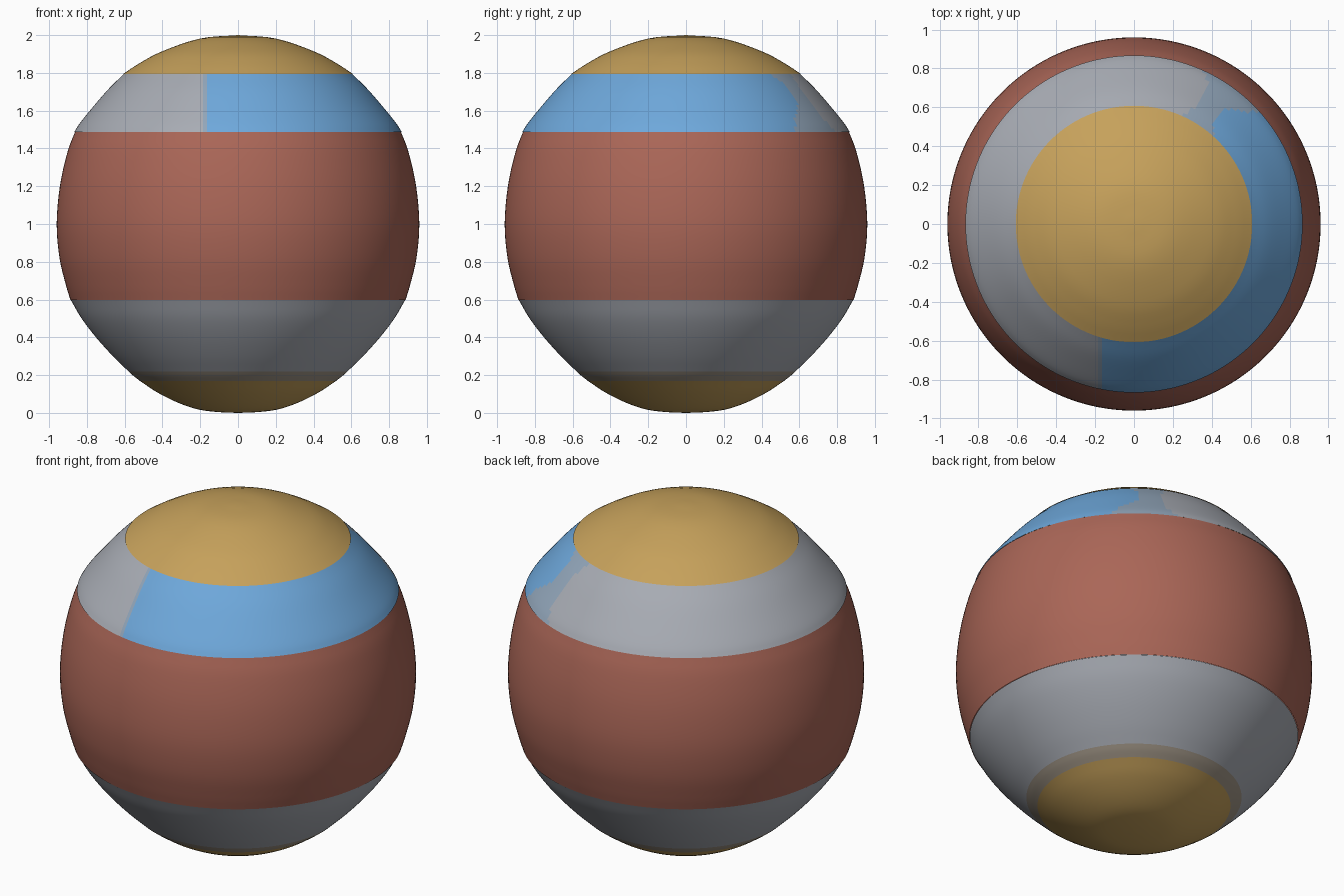
import bpy, bmesh, math
from mathutils import Vector

if "Cube" in bpy.data.objects:
    bpy.data.objects.remove(bpy.data.objects["Cube"])

SEG = 180


def material(name, rgb):
    m = bpy.data.materials.new(name)
    lin = [((c / 255 + 0.055) / 1.055) ** 2.4 for c in rgb]
    m.diffuse_color = (*lin, 1)
    m.use_nodes = True
    m.node_tree.nodes["Principled BSDF"].inputs["Base Color"].default_value = m.diffuse_color
    return m


gold = material("gold", (198, 161, 91))
red = material("brick red", (170, 102, 87))
grey = material("light grey", (168, 172, 180))
blue = material("sky blue", (110, 168, 219))
mist = material("grey blue", (146, 166, 186))
tan = material("grey tan", (160, 149, 134))


def smooth_profile(pts, steps=4):
    """Catmull-Rom resampling of (radius, z) points."""
    p = [Vector(q) for q in pts]
    p = [2 * p[0] - p[1]] + p + [2 * p[-1] - p[-2]]
    out = []
    for a, b, c, d in zip(p, p[1:], p[2:], p[3:]):
        for k in range(steps):
            t = k / steps
            out.append(0.5 * (2 * b + (c - a) * t + (2 * a - 5 * b + 4 * c - d) * t * t
                              + (3 * b - a - 3 * c + d) * t ** 3))
    return out + [p[-2]]


def lathe(name, pts, mats, rule=None, cuts=()):
    """Spin a top-to-bottom profile; rule(centre) picks the material slot."""
    bm = bmesh.new()
    rings = []
    for r, z in smooth_profile(pts):
        if r < 1e-5:
            rings.append([bm.verts.new((0, 0, z))] * SEG)
        else:
            rings.append([bm.verts.new((r * math.cos(2 * math.pi * j / SEG),
                                        r * math.sin(2 * math.pi * j / SEG), z))
                          for j in range(SEG)])
    for up, lo in zip(rings, rings[1:]):
        for j in range(SEG):
            k = (j + 1) % SEG
            bm.faces.new(dict.fromkeys((lo[j], lo[k], up[k], up[j])))
    for x in cuts:
        bmesh.ops.bisect_plane(bm, geom=bm.verts[:] + bm.edges[:] + bm.faces[:],
                               plane_co=(x, 0, 0), plane_no=(1, 0, 0))
    for f in bm.faces:
        f.smooth = True
        if rule:
            f.material_index = rule(f.calc_center_median())
    me = bpy.data.meshes.new(name)
    bm.to_mesh(me)
    bm.free()
    for m in mats:
        me.materials.append(m)
    ob = bpy.data.objects.new(name, me)
    bpy.context.collection.objects.link(ob)
    return ob


def upper_band_rule(c):
    """Blue on the right, straight edge in front, ragged edge behind."""
    if c.y < 0:
        return 1 if c.x > -0.165 else 2 if c.x > -0.185 else 0
    ang = math.degrees(math.atan2(c.y, c.x))
    t = (1.795 - c.z) / 0.305
    edge = 47 + 6 * math.sin(math.pi * min(1, t * 1.4)) - 5 * max(0, t - 0.6) / 0.4
    far = 66 - 5 * math.sin(math.pi * t)
    return 1 if ang < edge else 2 if ang < far else 0


# Top cap
lathe("top_cap", [(0, 2), (0.2, 1.982), (0.4, 1.915), (0.52, 1.852), (0.608, 1.795)], [gold])
# Upper band, painted in two halves
lathe("upper_band", [(0.604, 1.795), (0.69, 1.71), (0.78, 1.605), (0.84, 1.53), (0.867, 1.487)],
      [grey, blue, mist], upper_band_rule, (-0.165, -0.185))
# Wide middle band
lathe("middle_band", [(0.862, 1.49), (0.903, 1.38), (0.943, 1.2), (0.96, 1.0),
                      (0.945, 0.82), (0.912, 0.68), (0.887, 0.597)], [red])
# Lower band and base
lathe("lower_band", [(0.885, 0.597), (0.828, 0.5), (0.752, 0.4), (0.662, 0.3), (0.58, 0.22)], [grey])
lathe("base_ring", [(0.58, 0.22), (0.555, 0.197), (0.52, 0.17)], [tan])
lathe("base_cap", [(0.52, 0.17), (0.43, 0.11), (0.32, 0.055), (0.21, 0.018), (0.1, 0.004), (0, 0)], [gold])
